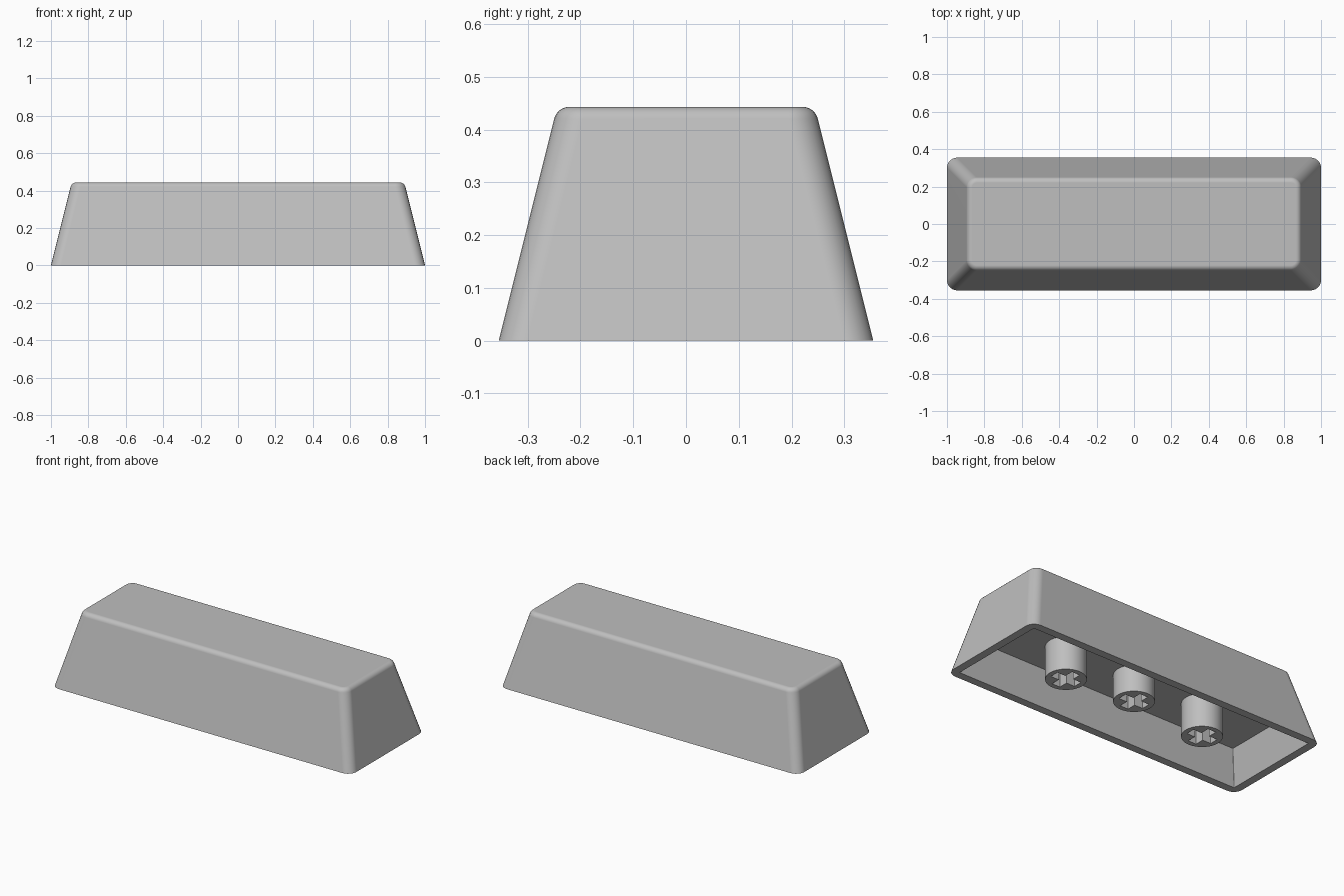
import bpy, bmesh, math

cube = bpy.data.objects.get("Cube")
if cube:
    bpy.data.objects.remove(cube)

grey = bpy.data.materials.new("grey plastic")
grey.use_nodes = True
COLOUR = (0.52, 0.52, 0.52, 1)
grey.diffuse_color = COLOUR
grey.node_tree.nodes["Principled BSDF"].inputs["Base Color"].default_value = COLOUR

HEIGHT, HALF_X, HALF_Y, TAPER = 0.443, 1.0, 0.355, 0.25


def finish(name, bm):
    """Turn a bmesh into a smooth-shaded object with crisp edges."""
    bmesh.ops.recalc_face_normals(bm, faces=bm.faces)
    mesh = bpy.data.meshes.new(name)
    bm.to_mesh(mesh)
    bm.free()
    mesh.materials.append(grey)
    obj = bpy.data.objects.new(name, mesh)
    bpy.context.collection.objects.link(obj)
    bpy.ops.object.select_all(action='DESELECT')
    obj.select_set(True)
    bpy.context.view_layer.objects.active = obj
    bpy.ops.object.shade_smooth_by_angle(angle=math.radians(35))
    weighted = obj.modifiers.new("even shading", 'WEIGHTED_NORMAL')
    weighted.keep_sharp = True
    return obj


def rounded_rect(bm, inset, radius, z, steps=6):
    """Ring of vertices around a rounded rectangle."""
    hx, hy = HALF_X - inset - radius, HALF_Y - inset - radius
    ring = []
    for quarter, (sx, sy) in enumerate([(1, 1), (-1, 1), (-1, -1), (1, -1)]):
        for i in range(steps + 1):
            a = math.pi / 2 * (quarter + i / steps)
            ring.append(bm.verts.new((sx * hx + radius * math.cos(a),
                                      sy * hy + radius * math.sin(a), z)))
    return ring


def wall(bm, lower, upper):
    """Band of quads between two rings."""
    n = len(lower)
    for i in range(n):
        j = (i + 1) % n
        bm.faces.new((lower[i], lower[j], upper[j], upper[i]))


# Hollow tapered shell: ceiling, inner wall, rim, outer wall, rounded top edge
FILLET, CORNER, CEILING, THICK = 0.03, 0.055, 0.2, 0.048
tilt = math.atan(TAPER)
centre_z = HEIGHT - FILLET
centre_inset = TAPER * centre_z + FILLET / math.cos(tilt)

bm = bmesh.new()
rings = [rounded_rect(bm, THICK + TAPER * CEILING, 0.004, CEILING),
         rounded_rect(bm, THICK, 0.004, 0),
         rounded_rect(bm, 0, CORNER, 0)]
for i in range(7):
    a = tilt + (math.pi / 2 - tilt) * i / 6
    inset = centre_inset - FILLET * math.cos(a)
    radius = CORNER - FILLET * (math.cos(tilt) - math.cos(a))
    rings.append(rounded_rect(bm, inset, radius, centre_z + FILLET * math.sin(a)))
for lower, upper in zip(rings, rings[1:]):
    wall(bm, lower, upper)
bm.faces.new(rings[0])
bm.faces.new(rings[-1])
finish("cap_shell", bm)


# Round stems with a cross-shaped socket in the underside
def stem(name, x, bottom, radius=0.111, arm=0.082, half=0.027, depth=0.16):
    bm = bmesh.new()
    circle = [(radius * math.cos(math.tau * i / 48), radius * math.sin(math.tau * i / 48))
              for i in range(48)]
    cross = []
    for q in range(4):
        c, s = math.cos(q * math.pi / 2), math.sin(q * math.pi / 2)
        for px, py in [(arm, -half), (arm, half), (half, half)]:
            cross.append((px * c - py * s, px * s + py * c))

    def ring(points, z):
        return [bm.verts.new((x + px, py, z)) for px, py in points]

    outer, socket = ring(circle, bottom), ring(cross, bottom)
    edges = [bm.edges.new((loop[i - 1], loop[i]))
             for loop in (outer, socket) for i in range(len(loop))]
    bmesh.ops.triangle_fill(bm, edges=edges, use_beauty=True)
    wall(bm, outer, ring(circle, CEILING + 0.005))
    floor = ring(cross, min(bottom + depth, CEILING))
    wall(bm, socket, floor)
    bm.faces.new(floor)
    finish(name, bm)


stem("centre_stem", 0, 0.04)
stem("left_stem", 0.472, 0)
stem("right_stem", -0.472, 0)
